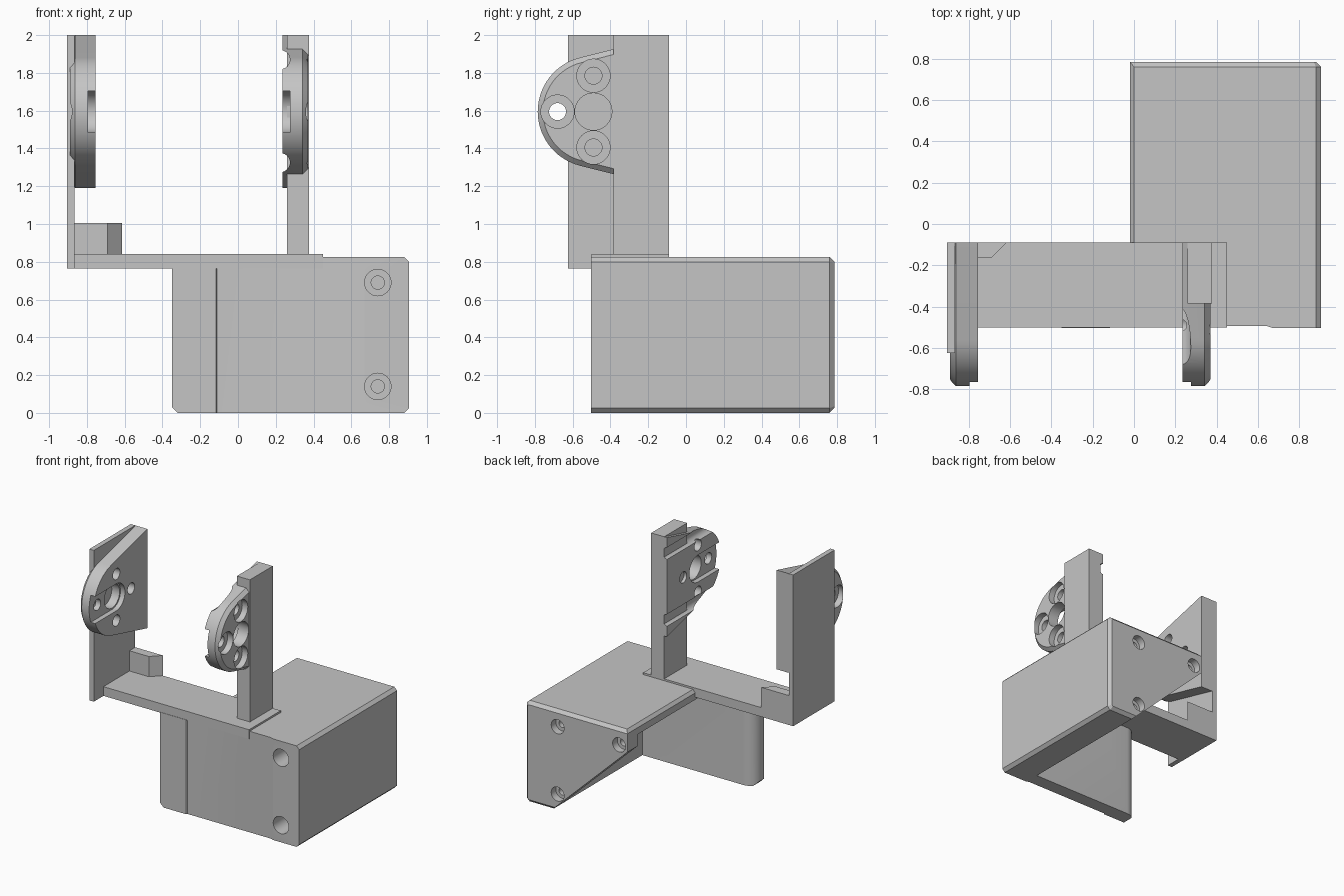
import bpy, bmesh
from math import cos, sin, radians, pi

cube = bpy.data.objects.get("Cube")
if cube:
    bpy.data.objects.remove(cube, do_unlink=True)

GREY = (0.56, 0.56, 0.56, 1)
grey = bpy.data.materials.new("plain grey")
grey.use_nodes = True
grey.diffuse_color = GREY
grey.node_tree.nodes["Principled BSDF"].inputs["Base Color"].default_value = GREY


def prism(name, axis, pts, lo, hi, bevel=None, width=0.025, segments=1):
    """Extrude a 2D outline along an axis; bevel the edges picked by a rule."""
    place = {"X": lambda p, q, a: (a, p, q),
             "Y": lambda p, q, a: (p, a, q),
             "Z": lambda p, q, a: (p, q, a)}[axis]
    bm = bmesh.new()
    low = [bm.verts.new(place(p, q, lo)) for p, q in pts]
    high = [bm.verts.new(place(p, q, hi)) for p, q in pts]
    bm.faces.new(low)
    bm.faces.new(high)
    n = len(pts)
    for i in range(n):
        j = (i + 1) % n
        bm.faces.new((low[i], low[j], high[j], high[i]))
    bmesh.ops.recalc_face_normals(bm, faces=bm.faces[:])
    if bevel:
        edges = [e for e in bm.edges if bevel(e.verts[0].co, e.verts[1].co)]
        bmesh.ops.bevel(bm, geom=edges, offset=width, segments=segments,
                        profile=0.5, affect='EDGES')
    mesh = bpy.data.meshes.new(name)
    bm.to_mesh(mesh)
    bm.free()
    mesh.materials.append(grey)
    ob = bpy.data.objects.new(name, mesh)
    bpy.context.collection.objects.link(ob)
    return ob


def box(name, x, y, z):
    outline = [(x[0], y[0]), (x[1], y[0]), (x[1], y[1]), (x[0], y[1])]
    return prism(name, "Z", outline, *z)


def arc(c, r, start, end, n=32):
    return [(c[0] + r * cos(radians(start + (end - start) * i / n)),
             c[1] + r * sin(radians(start + (end - start) * i / n))) for i in range(n + 1)]


def rod(axis, c, r, lo, hi):
    return prism("cutter", axis, arc(c, r, 0, 360)[:-1], lo, hi)


def cut(ob, cutters):
    for c in cutters:
        c.hide_render = True
        mod = ob.modifiers.new("cut", 'BOOLEAN')
        mod.operation = 'DIFFERENCE'
        mod.solver = 'EXACT'
        mod.object = c
    deps = bpy.context.evaluated_depsgraph_get()
    mesh = bpy.data.meshes.new_from_object(ob.evaluated_get(deps))
    ob.modifiers.clear()
    ob.data = mesh
    for c in cutters:
        bpy.data.objects.remove(c, do_unlink=True)


BACK, SPLIT, FRONT = 0.785, -0.38, -0.503


def front_bores():
    """Deep stepped screw bores entering from the front."""
    bores = []
    for z in (0.69, 0.14):
        bores += [rod("Y", (0.74, z), 0.07, FRONT - 0.1, -0.2),
                  rod("Y", (0.74, z), 0.035, FRONT - 0.11, -0.05)]
    return bores


# Base body: thick side wall, top plate and triangular back gusset around an open bay
body = prism("base_body", "Y",
             [(-0.02, 0.65), (-0.02, 0.8), (0, 0.825), (0.88, 0.825),
              (0.905, 0.8), (0.905, 0.025), (0.88, 0), (0.66, 0)],
             SPLIT, BACK,
             lambda a, b: min(a.y, b.y) > BACK - 0.001 and max(a.x, b.x) > 0.67)
cutters = [box("cutter", (-0.1, 0.66), (-0.5, 0.655), (-0.1, 0.745))]
for spot in [(0.61, 0.69), (0.61, 0.14), (0.055, 0.69)]:
    cutters += [rod("Y", spot, 0.058, BACK - 0.06, BACK + 0.1),
                rod("Y", spot, 0.03, BACK - 0.2, BACK + 0.11)]
cut(body, cutters + front_bores())

# Front wall: rounded free end, clipped corner and a shallow relief across the face
wall = prism("front_wall", "Y",
             [(-0.35, 0), (0.88, 0), (0.905, 0.025), (0.905, 0.8), (0.88, 0.825),
              (-0.02, 0.825), (-0.02, 0.77), (-0.35, 0.77)],
             FRONT, SPLIT,
             lambda a, b: max(a.x, b.x) < -0.34 and min(a.y, b.y) > SPLIT - 0.001,
             width=0.1, segments=8)
corner = prism("cutter", "Y", [(-0.4, -0.02), (-0.3, -0.02), (-0.4, 0.08)], -0.6, -0.3)
relief = prism("cutter", "Z",
               [(-0.13, -0.52), (-0.11, -0.493), (0.64, -0.493), (0.72, -0.52)], -0.1, 0.9)
cut(wall, [corner, relief] + front_bores())

# Cross arm, uprights and corner gusset
box("cross_arm", (-0.865, 0.45), (-0.5, -0.09), (0.765, 0.84))
box("right_upright", (-0.905, -0.865), (-0.625, -0.09), (0.765, 2))
box("left_upright", (0.26, 0.377), (-0.385, -0.09), (0.84, 2))
prism("corner_gusset", "Z",
      [(-0.865, -0.09), (-0.615, -0.09), (-0.69, -0.165), (-0.865, -0.165)], 0.84, 1.005)

# Pivot heads: a teardrop plate with a horn slot and screw holes
CY, CZ = -0.49, 1.595
outline = [(-0.09, 2)] + arc((CY, CZ), 0.295, 104, 256) + [(-0.09, 1.19)]


def pivot_head(name, inner, outer):
    way = 1 if outer > inner else -1

    def span(a, b):
        return sorted((inner + way * a, inner + way * b))

    def rim(a, b):
        on_face = abs(a.x - outer) < 0.001 and abs(b.x - outer) < 0.001
        return on_face and min(a.y, b.y) < -0.1

    head = prism(name, "X", outline, *sorted((inner, outer)), bevel=rim, width=0.028)
    slot = [(-0.9, CZ + 0.11)] + arc((CY, CZ), 0.11, 90, -90, 16) + [(-0.9, CZ - 0.11)]
    cutters = [prism("cutter", "X", slot, *span(-0.05, 0.04)),
               rod("X", (CY, CZ), 0.098, *span(-0.06, 0.2))]
    for k in range(4):
        spot = (CY + 0.19 * cos(k * pi / 2), CZ + 0.19 * sin(k * pi / 2))
        cutters.append(rod("X", spot, 0.045, *span(-0.07, 0.21)))
        if k:
            cutters.append(rod("X", spot, 0.088, *span(0.085, 0.22)))
    cut(head, cutters)
    return head


pivot_head("right_pivot_head", -0.755, -0.89)
left_head = pivot_head("left_pivot_head", 0.235, 0.37)

# Grooves across the inner face of the left head
cut(left_head, [rod("Y", (0.225, z), 0.05, -0.9, 0) for z in (1.87, 1.325)])

# Smooth the curved walls, keep the edges crisp
bpy.ops.object.select_all(action='DESELECT')
for ob in bpy.context.collection.objects:
    if ob.type == 'MESH' and grey.name in ob.data.materials:
        ob.select_set(True)
        bpy.context.view_layer.objects.active = ob
bpy.ops.object.shade_smooth_by_angle(angle=radians(30))
